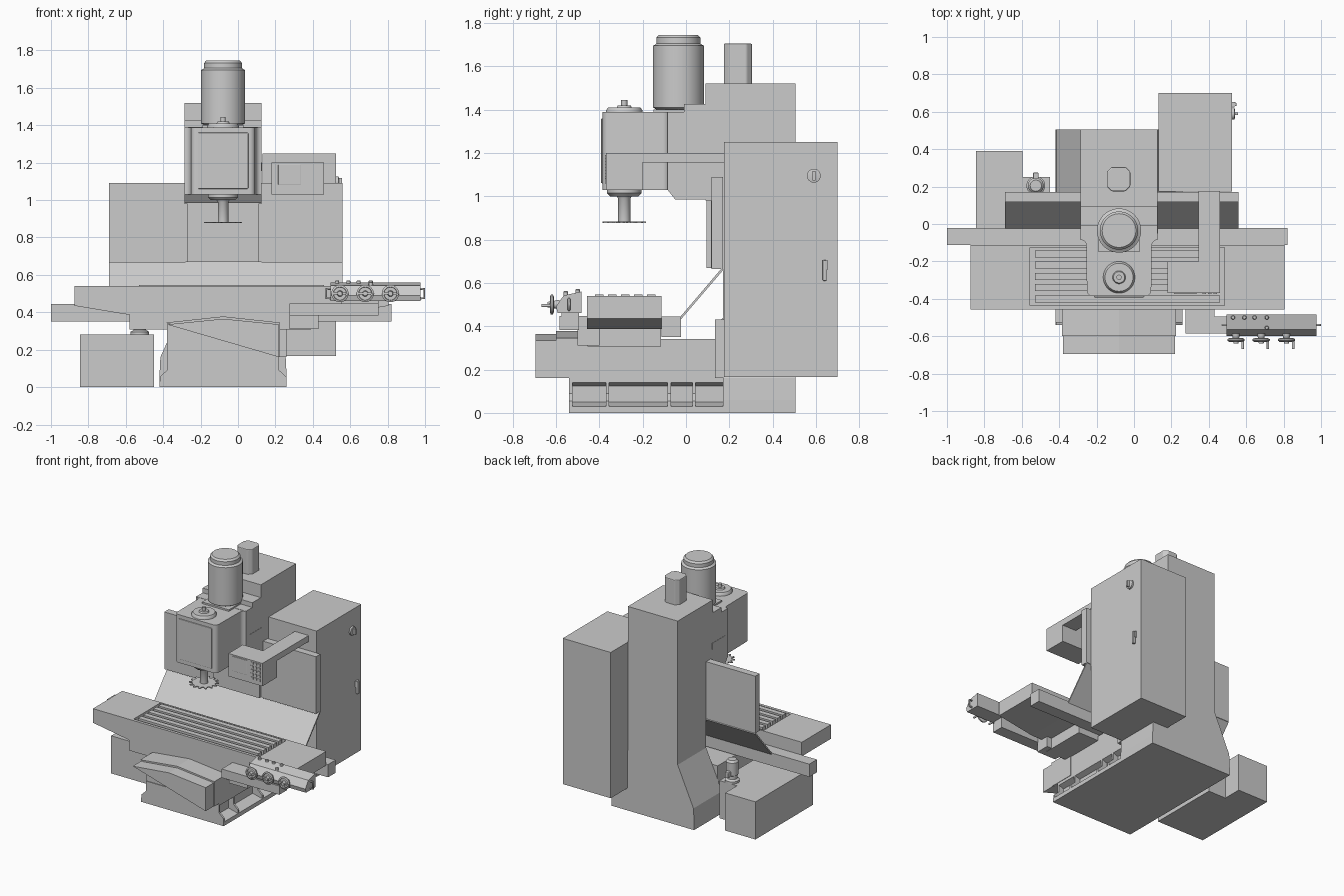
import bpy, bmesh, math
from mathutils import Vector, Matrix

if "Cube" in bpy.data.objects:
    bpy.data.objects.remove(bpy.data.objects["Cube"])

CX = -0.08  # centre line of column, head and base


def finish(bm, name, bevel=0.0, smooth=False):
    bmesh.ops.recalc_face_normals(bm, faces=bm.faces)
    me = bpy.data.meshes.new(name)
    bm.to_mesh(me)
    bm.free()
    ob = bpy.data.objects.new(name, me)
    bpy.context.collection.objects.link(ob)
    if bevel:
        m = ob.modifiers.new("bevel", 'BEVEL')
        m.width, m.segments, m.limit_method = bevel, 2, 'ANGLE'
    if smooth:
        bpy.context.view_layer.objects.active = ob
        ob.select_set(True)
        bpy.ops.object.shade_smooth_by_angle(angle=math.radians(35))
        ob.select_set(False)
    return ob


def box(name, x, y, z, bevel=0.0):
    bm = bmesh.new()
    bmesh.ops.create_cube(bm, size=1)
    for v in bm.verts:
        v.co = [r[0] + (c + .5) * (r[1] - r[0]) for r, c in zip((x, y, z), v.co)]
    return finish(bm, name, bevel)


def prism(name, pts, axis, a, b, bevel=0.0, smooth=False):
    """Extrude a 2D profile along axis; pts are the other two coordinates in xyz order."""
    def co(p, t):
        c = list(p)
        c.insert('xyz'.index(axis), t)
        return c
    bm = bmesh.new()
    f = bm.faces.new([bm.verts.new(co(p, a)) for p in pts])
    r = bmesh.ops.extrude_face_region(bm, geom=[f])
    for v in r['geom']:
        if isinstance(v, bmesh.types.BMVert):
            v.co['xyz'.index(axis)] = b
    return finish(bm, name, bevel, smooth)


def lathe(name, prof, loc, direction=(0, 0, 1), n=40):
    """Closed solid of revolution from (radius, height) pairs."""
    bm = bmesh.new()
    rot = Vector((0, 0, 1)).rotation_difference(Vector(direction)).to_matrix().to_4x4()
    rings = [[bm.verts.new((r * math.cos(2 * math.pi * i / n), r * math.sin(2 * math.pi * i / n), h))
              for i in range(n)] for r, h in prof]
    for a, b in zip(rings, rings[1:]):
        for i in range(n):
            bm.faces.new((a[i], a[(i + 1) % n], b[(i + 1) % n], b[i]))
    bm.faces.new(rings[0][::-1])
    bm.faces.new(rings[-1])
    bm.transform(Matrix.Translation(loc) @ rot)
    return finish(bm, name, smooth=True)


def tube(name, pts, r):
    cu = bpy.data.curves.new(name, 'CURVE')
    cu.dimensions, cu.bevel_depth, cu.bevel_resolution, cu.use_fill_caps = '3D', r, 3, True
    s = cu.splines.new('POLY')
    s.points.add(len(pts) - 1)
    for p, c in zip(s.points, pts):
        p.co = (*c, 1)
    ob = bpy.data.objects.new(name, cu)
    bpy.context.collection.objects.link(ob)


def sym(half):
    """Mirror a half profile (offset from CX, z) into a closed one."""
    return [(CX + x, z) for x, z in half] + [(CX - x, z) for x, z in reversed(half)]


# Base with side pockets separated by ribs
prism("base_core", sym([(.34, 0), (.34, .03), (.26, .05), (.26, .125), (.30, .14), (.30, .165)]), 'y', -.54, .505)
for i, (a, b) in enumerate([(-.54, -.525), (-.37, -.355), (-.085, -.07), (.03, .045), (.325, .34), (.49, .505)]):
    prism(f"base_rib_{i}", sym([(.338, .002), (.338, .055), (.30, .09), (.30, .16)]), 'y', a, b)

# Knee and its stepped roof-shaped way covers
box("knee", (-.38, .22), (-.535, .17), (.16, .34))
prism("way_cover_front", sym([(.30, .16), (.30, .335), (0, .365)])[:-1], 'y', -.695, -.59)
prism("way_cover_rear", sym([(.305, .16), (.305, .345), (0, .378)])[:-1], 'y', -.60, -.40)

# Column flaring out at the foot
prism("column", sym([(.34, 0), (.34, .06), (.335, .16), (.205, .45), (.205, 1.52)]), 'y', .17, .505)
box("column_ways", (-.285, .125), (.115, .175), (.67, 1.0))
box("column_cap", (-.285, .125), (.09, .175), (.98, 1.52))
box("column_way_step", (-.27, .11), (.095, .12), (.67, 1.0))

# Electrical cabinet with switch and door handle
box("cabinet", (.13, .525), (.175, .70), (.165, 1.25))
lathe("cabinet_switch", [(.032, 0), (.032, .012), (.024, .014)], (.525, .59, 1.095), (1, 0, 0), 24)
box("switch_grip", (.535, .557), (.583, .597), (1.073, 1.117))
box("door_handle", (.53, .548), (.631, .649), (.61, .705), .004)
box("door_handle_mount", (.52, .54), (.627, .653), (.66, .705))
box("cabinet_bracket", (.22, .26), (.135, .175), (.16, .43))

# Milling head: rear body and narrower rounded gearbox
prism("head_rear", [(-.085, 1.03), (-.05, .985), (.1, .985), (.1, 1.425), (-.01, 1.425), (-.01, 1.39), (-.085, 1.39)],
      'x', -.285, .125)
outline, r = [], .03
for dx, sy in ((1, 1), (-1, -1)):
    corner = [(r * math.sin(i * math.pi / 12), -r * math.cos(i * math.pi / 12)) for i in range(7)]
    seq = [(CX + .172 - r + a, -.385 + r + b) for a, b in corner] if dx == 1 else \
          [(CX - .172 + r - a, -.385 + r + b) for a, b in reversed(corner)]
    fill = [(CX + dx * (.205 - r * math.cos(i * math.pi / 12)), -.115 + r * math.sin(i * math.pi / 12)) for i in range(7)]
    outline += seq + fill if dx == 1 else fill[::-1] + seq
prism("head_front", outline, 'z', 1.03, 1.388, smooth=True)
box("head_front_panel", (-.215, .055), (-.392, -.38), (1.06, 1.36), .004)
box("head_side_strip", (-.287, .127), (-.05, .1), (1.155, 1.2))

# Main motor, feed motor
lathe("main_motor", [(.10, 1.385), (.10, 1.40), (.118, 1.41), (.118, 1.695), (.108, 1.70), (.102, 1.705),
                     (.102, 1.732), (.09, 1.745)], (CX, -.035, 0), n=48)
box("main_motor_flange", (-.19, .03), (-.15, .08), (1.385, 1.40))
c = .025
prism("feed_motor", [(-.145 + c, .175), (-.02 - c, .175), (-.02, .175 + c), (-.02, .305 - c), (-.02 - c, .305),
                     (-.145 + c, .305), (-.145, .305 - c), (-.145, .175 + c)], 'z', 1.51, 1.705, .006)

# Spindle cap, nose, arbor and toothed cutter
lathe("spindle_cap", [(.085, 1.38), (.085, 1.395), (.075, 1.41), (.035, 1.41), (.03, 1.42), (.014, 1.42), (.014, 1.445)],
      (CX, -.285, 0))
lathe("spindle_nose", [(.08, 1.04), (.08, 1.015), (.065, 1.0), (.035, 1.0), (.028, .99), (.028, .88)], (CX, -.285, 0))
teeth = []
for i in range(14):
    for da, rad in ((0, .102), (.10, .102), (.20, .08), (.38, .08)):
        a = i * 2 * math.pi / 14 + da
        teeth.append((CX + rad * math.cos(a), -.285 + rad * math.sin(a)))
prism("cutter", teeth, 'z', .877, .884)

# Worktable with sloped ends, saddle and slotted bed
table = prism("table", [(-.875, .54), (-.875, .435), (-.585, .387), (.515, .387), (.805, .435), (.805, .54)],
              'y', -.457, -.112)
cut = box("bed_cutter", (-.555, .485), (-.435, -.125), (.515, .6))
cut.hide_render = True
cut.hide_viewport = True
cut.display_type = 'WIRE'
m = table.modifiers.new("bed", 'BOOLEAN')
m.object, m.operation, m.solver = cut, 'DIFFERENCE', 'EXACT'
for i in range(5):
    y = -.40 + i * .06
    box(f"bed_rail_{i}", (-.53, .46), (y - .019, y + .019), (.51, .547))
box("saddle", (-.58, .39), (-.455, -.115), (.307, .39))

# Rear chip tray, sloped splash sheet and back guard
box("chip_tray", (-1.0, .82), (-.112, -.022), (.35, .445))
prism("splash_sheet", [(-.025, .445), (.165, .668), (.172, .66), (-.025, .43)], 'x', -.69, .56)
box("back_guard_left", (-.69, -.28), (.118, .17), (.665, 1.09))
box("back_guard_right", (.125, .56), (.118, .17), (.665, 1.09))

# Overhead control pendant with screen and keys
box("pendant_arm", (.345, .46), (-.21, .18), (1.155, 1.2))
box("pendant_box", (.18, .46), (-.37, -.2), (1.03, 1.2))
box("pendant_screen", (.215, .335), (-.374, -.365), (1.08, 1.19), .003)
for i in range(3):
    for j in range(5):
        x, z = .365 + i * .03, 1.06 + j * .028
        box(f"pendant_key_{i}_{j}", (x, x + .02), (-.374, -.365), (z, z + .018))

# Front operating console on its bracket
box("console_bracket", (.275, .75), (-.585, -.495), (.382, .447))
box("console_bracket_root", (.275, .43), (-.50, -.40), (.31, .447))
box("console_post", (.55, .75), (-.575, -.495), (.44, .465))
prism("console", [(-.483, .46), (-.592, .46), (-.60, .49), (-.565, .542), (-.483, .56)], 'x', .495, .975)
for s, x in ((-1, .495), (1, .975)):
    tube("console_grip", [(x, -.54, .475), (x + s * .022, -.54, .475), (x + s * .022, -.54, .525), (x, -.54, .525)], .006)
for i, x in enumerate((.545, .68, .815)):
    lathe(f"handwheel_hub_{i}", [(.022, 0), (.016, .03), (.014, .05)], (x, -.585, .5), (0, -1, 0), 20)
    lathe(f"handwheel_{i}", [(.035, 0), (.046, .005), (.046, .014), (.036, .018), (.034, .01), (.016, .01), (.012, .03)],
          (x, -.61, .5), (0, -1, 0), 28)
    tube(f"handwheel_crank_{i}", [(x + .036, -.62, .495), (x + .036, -.668, .495)], .007)
    box(f"handwheel_spoke_{i}", (x - .04, x + .04), (-.632, -.624), (.494, .506))
for i, (x, y) in enumerate(((.53, -.50), (.59, -.50), (.645, -.50), (.71, -.50), (.71, -.555))):
    lathe(f"console_button_{i}", [(.011, 0), (.011, .016), (.008, .02)], (x, y, .542 if y < -.52 else .551), n=16)

# L-shaped coolant tank and pump
prism("coolant_tank", [(-.845, -.285), (-.45, -.285), (-.45, .25), (-.595, .25), (-.595, .39), (-.845, .39)], 'z', 0, .28)
lathe("coolant_pump", [(.05, .275), (.05, .295), (.034, .305), (.034, .33), (.042, .335), (.042, .43), (.03, .445)],
      (-.525, .205, 0), n=28)
box("pump_outlet", (-.54, -.51), (.24, .275), (.33, .37), .005)
